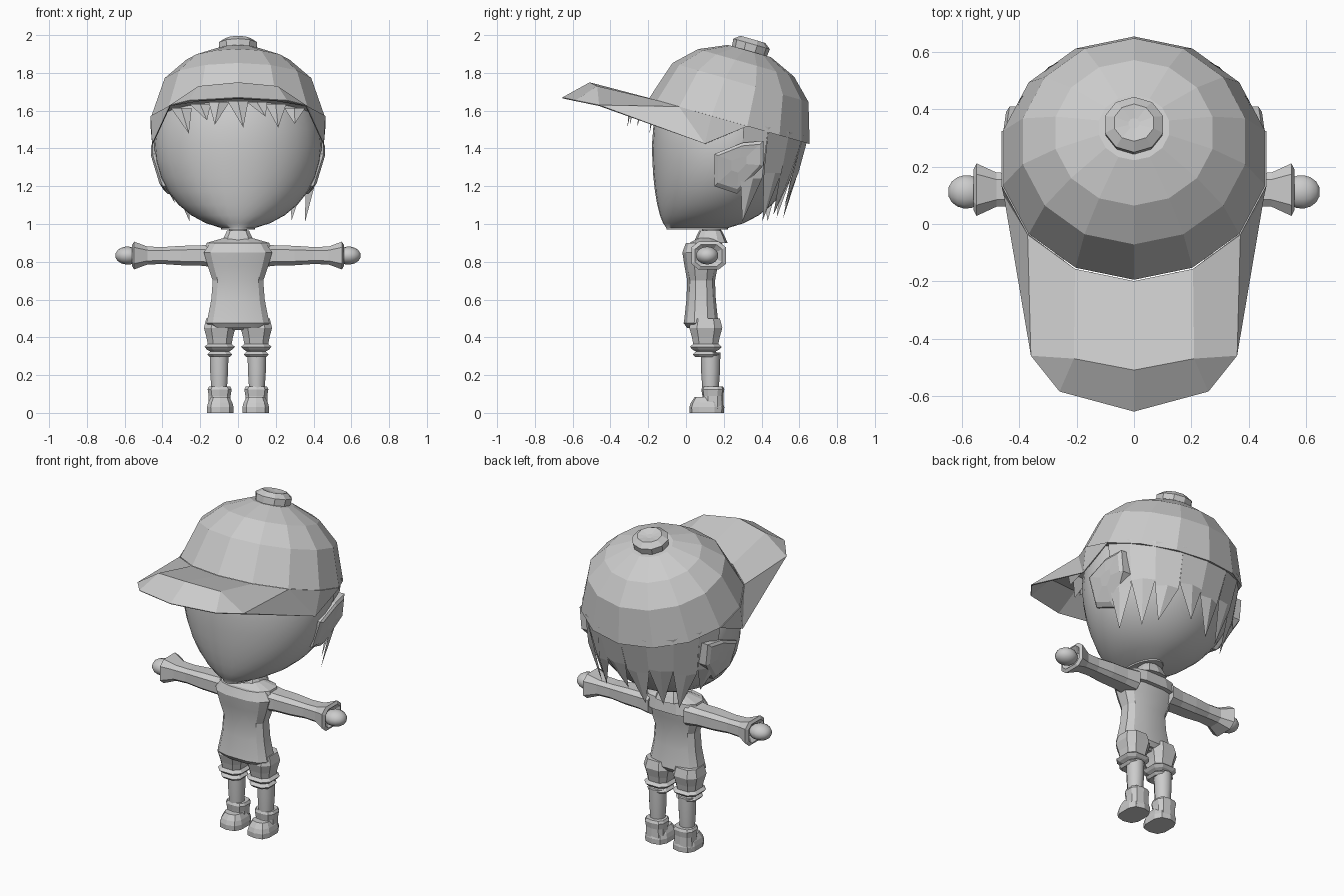
import bpy, bmesh, random
from math import sin, cos, pi, tau, sqrt, radians, copysign
from mathutils import Vector, Matrix

random.seed(4)
cube = bpy.data.objects.get("Cube")
if cube:
    bpy.data.objects.remove(cube)

colour = (0.6, 0.6, 0.6, 1)
grey = bpy.data.materials.new("plain grey")
grey.use_nodes = True
grey.diffuse_color = colour
grey.node_tree.nodes["Principled BSDF"].inputs["Base Color"].default_value = colour


def make(name, polygons, mirror=False, smooth=None, thickness=None):
    """Build an object from polygons given as lists of points, welding shared corners."""
    bm = bmesh.new()
    for polygon in polygons:
        bm.faces.new([bm.verts.new(point) for point in polygon])
    bmesh.ops.remove_doubles(bm, verts=bm.verts, dist=0.0001)
    bmesh.ops.recalc_face_normals(bm, faces=bm.faces)
    mesh = bpy.data.meshes.new(name)
    bm.to_mesh(mesh)
    bm.free()
    mesh.materials.append(grey)
    part = bpy.data.objects.new(name, mesh)
    bpy.context.collection.objects.link(part)
    if thickness:
        part.modifiers.new("thickness", "SOLIDIFY").thickness = thickness
    if mirror:
        part.modifiers.new("both sides", "MIRROR")
    if smooth:
        bpy.ops.object.select_all(action="DESELECT")
        part.select_set(True)
        bpy.context.view_layer.objects.active = part
        bpy.ops.object.shade_smooth_by_angle(angle=radians(smooth))


def loft(name, rings, **options):
    """Skin a stack of rings and close both ends."""
    polygons = [rings[0], rings[-1]]
    for low, high in zip(rings, rings[1:]):
        for i in range(len(low)):
            polygons.append([low[i - 1], low[i], high[i], high[i - 1]])
    make(name, polygons, **options)


def outline(sides, square=1.0):
    """Unit ring of points; a lower square value gives boxier corners."""
    ring = []
    for i in range(sides):
        angle = tau * (i + 0.5) / sides
        ring.append([copysign(abs(f) ** square, f) for f in (cos(angle), sin(angle))])
    return ring


def upright(name, rows, x=0.0, y=0.0, depth=1.0, sides=10, square=0.7, **options):
    """Vertical part from rows of height and half width."""
    loft(name, [[(x + w * a, y + w * depth * b, z) for a, b in outline(sides, square)]
                for z, w in rows], **options)


def sideways(name, rows, y, z, depth, sides, square, **options):
    """Part running along x, from rows of position and half height."""
    loft(name, [[(x, y + h * depth * a, z + h * b) for a, b in outline(sides, square)]
                for x, h in rows], mirror=True, **options)


# Head: round, with a flatter face and a narrow chin
MIDDLE, HALF = 1.42, 0.45


def head_at(angle, z, grow=0.0):
    k = sqrt(max(0.04, 1 - ((z - MIDDLE) / HALF) ** 2))
    front = -0.085 - 0.095 * k if z < MIDDLE else 0.15 - 0.33 * k
    back = 0.13 + 0.46 * k
    return Vector(((0.445 * k + grow) * cos(angle),
                   (front + back) / 2 + ((back - front) / 2 + grow) * sin(angle), z))


heights = [MIDDLE - HALF * cos(pi * i / 16) for i in range(17)]
loft("head", [[head_at(tau * i / 32, z) for i in range(32)] for z in heights], smooth=50)

# Cap crown: a faceted dome leaning back
CAP_CENTRE = Vector((0, 0.23, 1.545))
LEAN = Matrix.Translation(CAP_CENTRE) @ Matrix.Rotation(radians(-16), 4, "X")


def cap_ring(height, radius, sides=14):
    angles = [tau * i / sides for i in range(sides)]
    return [LEAN @ Vector((radius * sin(a), 0.94 * radius * cos(a), height)) for a in angles]


loft("cap_crown", [cap_ring(0.4 * sin(t), 0.47 * cos(t)) for t in (0, 0.56, 0.93, 1.3)])
loft("cap_button", [cap_ring(h, r, sides=10) for h, r in
                    [(0.36, 0.1), (0.425, 0.107), (0.45, 0.072), (0.44, 0.02)]])

# Cap visor, left half mirrored: starts on the crown rim and droops at the temple
rim = cap_ring(0, 0.475)
front, brow, temple, side, rear = rim[7:2:-1]
ridge, ridge_mid, corner = (0, -0.51, 1.75), (0.21, -0.47, 1.73), (0.36, -0.46, 1.63)
lip, lip_side, droop = (0, -0.655, 1.67), (0.26, -0.585, 1.655), (0.455, 0.1, 1.425)
make("cap_visor", [[front, brow, ridge_mid, ridge], [brow, temple, corner, ridge_mid],
                   [ridge, ridge_mid, lip_side, lip], [ridge_mid, corner, lip_side],
                   [temple, droop, corner], [temple, side, droop], [side, rear, droop]],
     mirror=True, thickness=0.006)


# Hair locks: a band narrowing to a point, with a raised middle
def lock(top_a, top_b, mid_a, mid_b, tip, bulge):
    peak = (mid_a + mid_b) / 2 + bulge
    return [[top_a, top_b, mid_b, peak, mid_a], [mid_a, peak, tip],
            [peak, mid_b, tip], [mid_a, tip, mid_b]]


def under_rim(angle):
    z = CAP_CENTRE.z + 0.02 - 0.28 * (head_at(angle, MIDDLE).y - CAP_CENTRE.y)
    return head_at(angle, z, 0.02 + 0.04 * sin(angle))


locks = []
COUNT = 8
for i in range(COUNT):
    start, end = (radians(15 + 150 * step / COUNT) for step in (i, i + 1))
    centre = (start + end) / 2
    mids = [head_at(a, 1.24 + 0.03 * (i % 2), 0.022) for a in (start, end)]
    tip = head_at(centre + random.uniform(-0.12, 0.12), 1.17, 0.01)
    tip.z = random.uniform(1, 1.12)
    outward = Vector((cos(centre), sin(centre), 0)) * 0.02
    locks += lock(under_rim(start), under_rim(end), *mids, tip, outward)
make("back_hair", locks)

# Fringe: short locks hanging under the visor
locks = []
for i in range(7):
    root = Vector((0.1 * i - 0.3, 0, 0))
    root.y = 1.3 * root.x ** 2 - 0.28
    root.z = 1.65 - 0.4 * root.x ** 2
    half = Vector((0.055, 0, 0))
    inward = Vector((0, 0.06, 0))
    tip = root + Vector((random.uniform(-0.06, 0.06), -0.03, -random.uniform(0.07, 0.15)))
    locks += lock(root - half + inward, root + half + inward, root - half, root + half,
                  tip, Vector((0, -0.02, 0)))
make("fringe", locks)

# Ears: thin faceted plates following the side of the head
EAR = [(0.15, 1.37), (0.3, 1.43), (0.41, 1.44), (0.41, 1.31), (0.27, 1.16), (0.15, 1.2)]


def ear_ring(size, lift):
    points = [(0.28 + (y - 0.28) * size, 1.32 + (z - 1.32) * size) for y, z in EAR]
    return [(head_at(1.5 * (y - 0.2), z).x + lift, y, z) for y, z in points]


loft("ears", [ear_ring(1, -0.04), ear_ring(1, 0.012), ear_ring(0.85, 0.02),
              ear_ring(0.3, 0.012)], mirror=True)

# Neck, collar and shirt
upright("neck", [(0.9, 0.05), (1, 0.05)], y=0.135, square=1, smooth=40)
upright("collar", [(0.9, 0.09), (0.935, 0.075), (0.965, 0.06), (0.955, 0.045)], y=0.13)
upright("shirt", [(0.45, 0.14), (0.475, 0.172), (0.5, 0.165), (0.6, 0.145), (0.7, 0.137),
                  (0.78, 0.165), (0.85, 0.185), (0.9, 0.15)],
        y=0.08, depth=0.55, sides=12, smooth=20)
upright("shoulder_yoke", [(0.83, 0.19), (0.9, 0.17), (0.925, 0.08)],
        y=0.105, depth=0.52, sides=12)

# Sleeves with flared cuffs, and smooth round fists
sideways("sleeves", [(0.12, 0.065), (0.2, 0.056), (0.3, 0.054), (0.4, 0.047), (0.48, 0.05),
                     (0.55, 0.077), (0.56, 0.06), (0.53, 0.03)],
         y=0.12, z=0.833, depth=1.25, sides=8, square=0.6)
arcs = [pi * (i + 0.3) / 8 for i in range(8)]
sideways("hands", [(0.585 - 0.065 * cos(t), 0.048 * sin(t)) for t in arcs],
         y=0.112, z=0.833, depth=1.25, sides=14, square=1, smooth=60)

# Trousers: hips, then legs ending in two rolled cuffs
upright("trouser_hips", [(0.44, 0.08), (0.47, 0.155), (0.52, 0.14)], y=0.09, depth=0.52, sides=12)
leg = [(0.5, 0.075), (0.45, 0.088), (0.4, 0.074)]
for fold, width in [(0.35, 0.085), (0.31, 0.07)]:
    leg += [(fold + 0.015, width - 0.018), (fold, width), (fold - 0.015, width - 0.014)]
upright("trouser_legs", leg, x=0.097, y=0.105, depth=1.05, sides=8, mirror=True)

# Shins
upright("shins", [(0.32, 0.052), (0.22, 0.05), (0.12, 0.043)],
        x=0.1, y=0.13, square=1, mirror=True, smooth=50)

# Boots: long foot sloping up to a cuffed ankle
upright("boot_feet", [(0, 0.072), (0.03, 0.073), (0.055, 0.066), (0.085, 0.05)],
        x=0.094, y=0.11, depth=1.27, mirror=True)
upright("boot_ankles", [(0.02, 0.062), (0.09, 0.06), (0.125, 0.066), (0.14, 0.058)],
        x=0.097, y=0.142, depth=0.92, mirror=True)
